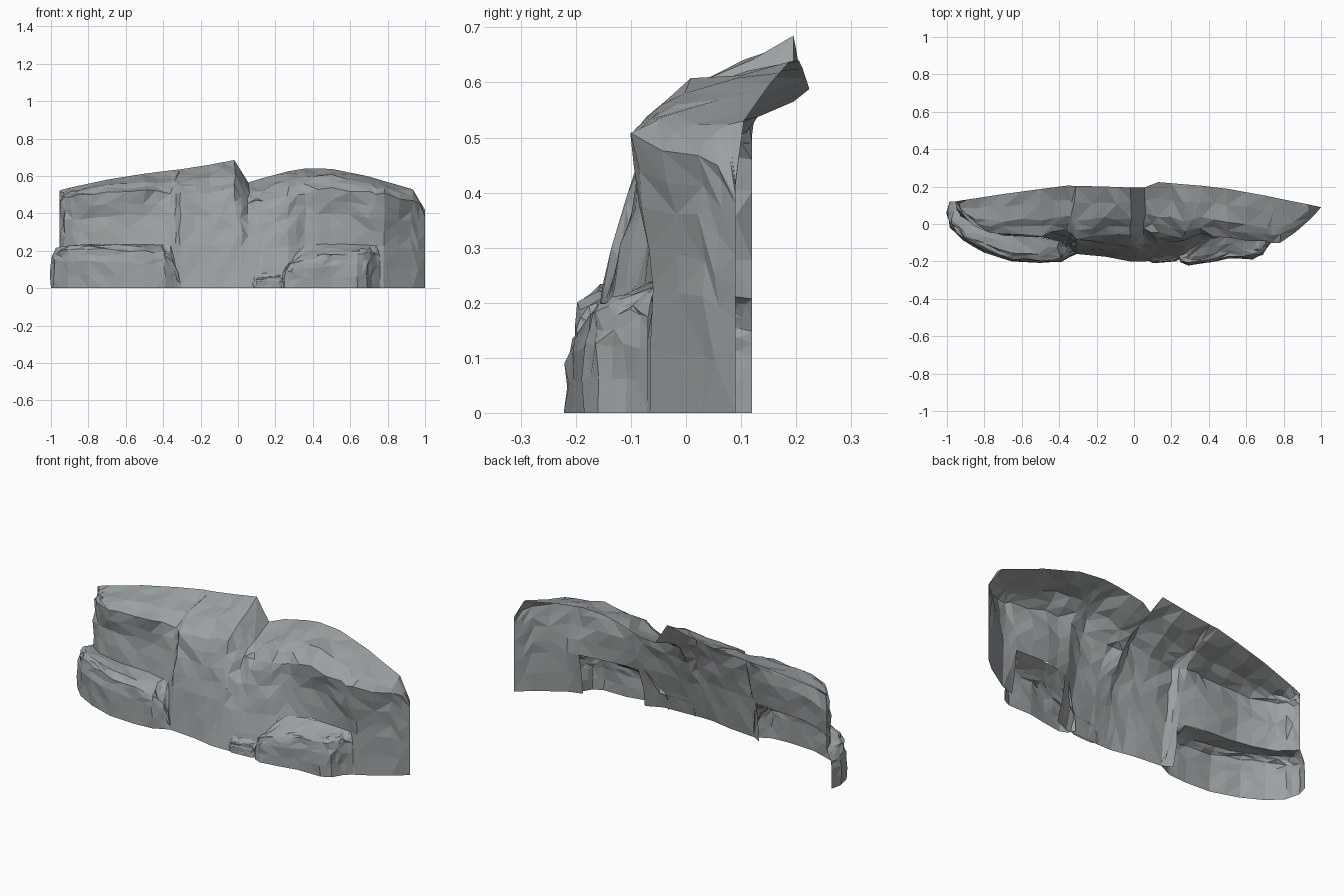
import bpy, bmesh, random
from mathutils import Vector

if "Cube" in bpy.data.objects:
    bpy.data.objects.remove(bpy.data.objects["Cube"])

random.seed(4)
rock = bpy.data.materials.new("grey rock")
rock.diffuse_color = (0.33, 0.355, 0.365, 1)
rock.use_nodes = True
rock.node_tree.nodes["Principled BSDF"].inputs["Base Color"].default_value = rock.diffuse_color


def sheet(name, cols, jitter, skip=lambda i, j: False, fixed_row=None):
    """Faceted open skin through columns of points, each quad split 2x2 with chips."""
    ni, nj = len(cols), len(cols[0])
    bm = bmesh.new()
    grid = {}
    for a in range(2 * ni - 1):
        for b in range(2 * nj - 1):
            i, j = a // 2, b // 2
            i2, j2 = i + a % 2, j + b % 2
            p = (cols[i][j] + cols[i2][j] + cols[i][j2] + cols[i2][j2]) / 4
            if 0 < a < 2 * ni - 2 and 0 < b < 2 * nj - 2 and b != fixed_row:
                p = p + Vector((random.uniform(-1, 1), random.uniform(-1, 1),
                                random.uniform(-1, 1))) * jitter
            grid[a, b] = bm.verts.new(p)
    for a in range(2 * ni - 2):
        for b in range(2 * nj - 2):
            if skip(a // 2, b // 2):
                continue
            q = [grid[a, b], grid[a + 1, b], grid[a + 1, b + 1], grid[a, b + 1]]
            k = random.randint(0, 1)
            q = q[k:] + q[:k]
            bm.faces.new((q[0], q[1], q[2]))
            bm.faces.new((q[0], q[2], q[3]))
    loose = [v for v in bm.verts if not v.link_faces]
    bmesh.ops.delete(bm, geom=loose, context='VERTS')
    me = bpy.data.meshes.new(name)
    bm.to_mesh(me)
    bm.free()
    me.materials.append(rock)
    ob = bpy.data.objects.new(name, me)
    bpy.context.collection.objects.link(ob)
    return ob


# Cliff wall: x, y at base / low / high, brow y and z, back rim y and z
stations = [
    (-0.955, .12, .12, .12, .12, .46, .12, .52),
    (-0.93, .05, .05, .05, .06, .48, .125, .53),
    (-0.85, .00, -.01, .00, -.02, .50, .137, .548),
    (-0.70, -.05, -.06, -.04, -.06, .52, .16, .58),
    (-0.50, -.06, -.07, -.05, -.06, .52, .187, .612),
    (-0.36, -.13, -.10, -.06, -.035, .51, .205, .63),
    (-0.31, -.16, -.13, -.10, -.075, .51, .204, .635),
    (-0.15, -.175, -.14, -.10, -.06, .51, .20, .66),
    (-0.02, -.20, -.15, -.11, -.05, .53, .195, .685),
    (0.055, -.20, -.15, -.095, -.03, .45, .195, .565),
    (0.13, -.195, -.14, -.10, -.05, .47, .224, .588),
    (0.27, -.19, -.13, -.10, -.08, .50, .212, .625),
    (0.36, -.15, -.09, -.055, -.06, .51, .205, .64),
    (0.50, -.10, -.06, -.045, -.08, .53, .188, .638),
    (0.70, -.09, -.055, -.08, -.10, .51, .152, .597),
    (0.78, -.065, -.06, -.075, -.095, .50, .135, .573),
    (0.93, .03, .03, .03, .025, .47, .105, .53),
    (1.00, .09, .09, .09, .09, .38, .09, .42),
]
wall = []
for x, y0, y1, y2, yb, zb, yt, zt in stations:
    bulge = .48 if x < .2 else .66
    wall.append([Vector(p) for p in (
        (x, y0, 0), (x, y1, .45 * zb), (x, y2, .75 * zb), (x, yb, zb),
        (x, yb + .34 * (yt - yb), zb + bulge * (zt - zb)), (x, yt, zt))])

# The wall is open behind the two big boulders
sheet("cliff_wall", wall, .009,
      lambda i, j: j == 0 and (i < 5 or 12 <= i < 14), fixed_row=2)


def wall_point(x, level):
    """Point on the lower wall at x; level 1 is the top edge of the openings."""
    for c, d in zip(wall, wall[1:]):
        if x <= d[1].x:
            t = max(0, (x - c[1].x) / (d[1].x - c[1].x))
            return c[0].lerp(d[0], t).lerp(c[1].lerp(d[1], t), level)


def boulder(name, path, x0, x1, level, jitter):
    """Boulder skin: foot path (x, y, height) rising and folding back onto the wall."""
    cols = []
    first, last = path[0][0], path[-1][0]
    for x, y, h in path:
        sx = x0 + (x1 - x0) * min(max((x - first) / (last - first), 0), 1)
        s = wall_point(sx, level)
        foot = Vector((x, y, 0))
        flat = Vector((s.x, s.y, 0))
        col = [foot.lerp(flat, k) + Vector((0, 0, h * r)) for k, r in
               ((0, 0), (.01, .6), (.1, .87), (.35, .98))]
        cols.append(col + [s])
    return sheet(name, cols, jitter)


# Large boulder at the left foot
boulder("left_boulder", [
    (-.985, .12, .17), (-1.0, .06, .19), (-.98, -.02, .215), (-.91, -.09, .235),
    (-.80, -.15, .24), (-.65, -.20, .235), (-.50, -.208, .225), (-.39, -.20, .205),
    (-.34, -.175, .16), (-.305, -.16, .03)], -.955, -.345, 1, .006)

# Boulder at the right foot
boulder("right_boulder", [
    (.23, -.17, .10), (.25, -.205, .14), (.29, -.222, .155), (.40, -.205, .185),
    (.50, -.185, .20), (.64, -.185, .21), (.69, -.16, .21), (.72, -.11, .21),
    (.76, -.07, .20)], .33, .74, 1, .006)

# Small stone between
boulder("small_stone", [
    (.075, -.19, .04), (.10, -.207, .06), (.16, -.205, .065), (.22, -.20, .06),
    (.24, -.185, .05)], .09, .25, .4, .003)
